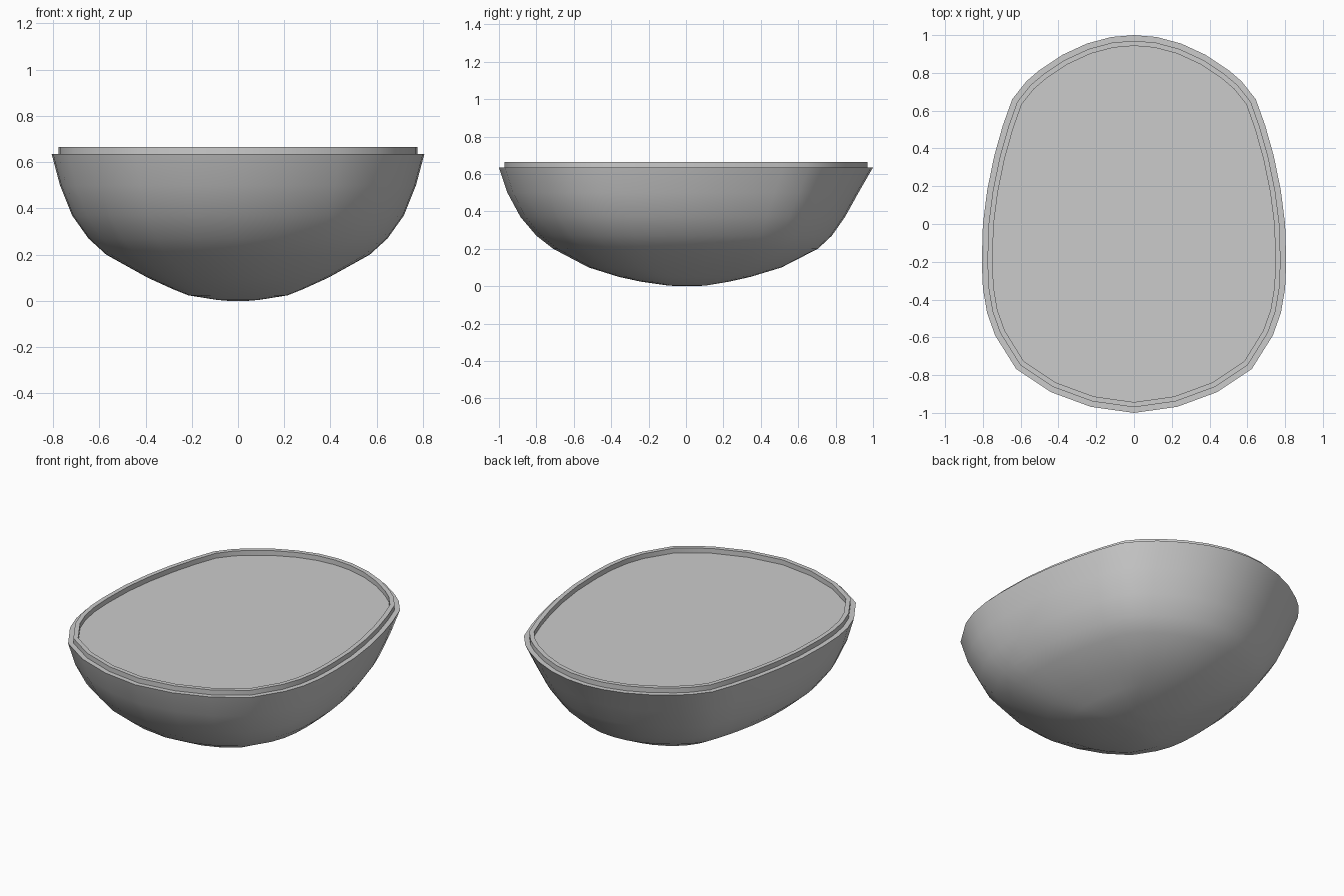
import bpy
import bmesh
from mathutils import Vector

cube = bpy.data.objects.get("Cube")
if cube:
    bpy.data.objects.remove(cube, do_unlink=True)

# Plain grey material
grey = bpy.data.materials.new("plain grey")
grey.use_nodes = True
colour = (0.6, 0.6, 0.6, 1)
grey.diffuse_color = colour
grey.node_tree.nodes["Principled BSDF"].inputs["Base Color"].default_value = colour

# Half outline of the rim, back to front, mirrored to a full loop
half = [(0, 1), (.12, .99), (.25, .955), (.38, .895), (.5, .815), (.57, .755),
        (.645, .66), (.695, .52), (.74, .36), (.777, .18), (.8, 0), (.806, -.2),
        (.8, -.34), (.778, -.47), (.735, -.59), (.624, -.767), (.44, -.89),
        (.228, -.968), (0, -1)]
outline = [Vector(p) for p in half + [(-x, y) for x, y in half[-2:0:-1]]]

# Bowl levels from rim down: height, half width, front y, back y
levels = [(.635, .806, -1, 1), (.5, .77, -.955, .922), (.37, .718, -.885, .85),
          (.27, .647, -.8, .78), (.2, .57, -.71, .705), (.1, .39, -.52, .51),
          (.05, .28, -.36, .345), (.024, .215, -.24, .23), (.004, .09, -.1, .11),
          (0, .04, -.04, .05)]


def inset(points, width):
    """Move a clockwise loop inward by a fixed width."""
    result = []
    for i, p in enumerate(points):
        t = (points[(i + 1) % len(points)] - points[i - 1]).normalized()
        result.append(p + Vector((t.y, -t.x)) * width)
    return result


def ring(bm, points, z):
    return [bm.verts.new((p.x, p.y, z)) for p in points]


def bridge(bm, a, b):
    n = len(a)
    for i in range(n):
        j = (i + 1) % n
        bm.faces.new((a[i], a[j], b[j], b[i]))


bm = bmesh.new()

# Rounded bowl below the rim
rings = []
for z, width, front, back in reversed(levels):
    pts = [Vector((p.x * width / .806, front + (p.y + 1) / 2 * (back - front)))
           for p in outline]
    rings.append(ring(bm, pts, z))

# Rim step, raised lip and recessed floor
outer, inner = inset(outline, .03), inset(outline, .057)
rings += [ring(bm, outer, .635), ring(bm, outer, .665),
          ring(bm, inner, .665), ring(bm, inner, .635)]
for a, b in zip(rings, rings[1:]):
    bridge(bm, a, b)
bm.faces.new(rings[0])
bm.faces.new(rings[-1])
bmesh.ops.recalc_face_normals(bm, faces=bm.faces)

mesh = bpy.data.meshes.new("bowl_shell")
bm.to_mesh(mesh)
bm.free()
mesh.materials.append(grey)
bowl = bpy.data.objects.new("bowl_shell", mesh)
bpy.context.collection.objects.link(bowl)

# Smooth bowl, crisp rim
bpy.ops.object.select_all(action="DESELECT")
bowl.select_set(True)
bpy.context.view_layer.objects.active = bowl
bpy.ops.object.shade_smooth_by_angle(angle=0.6)
